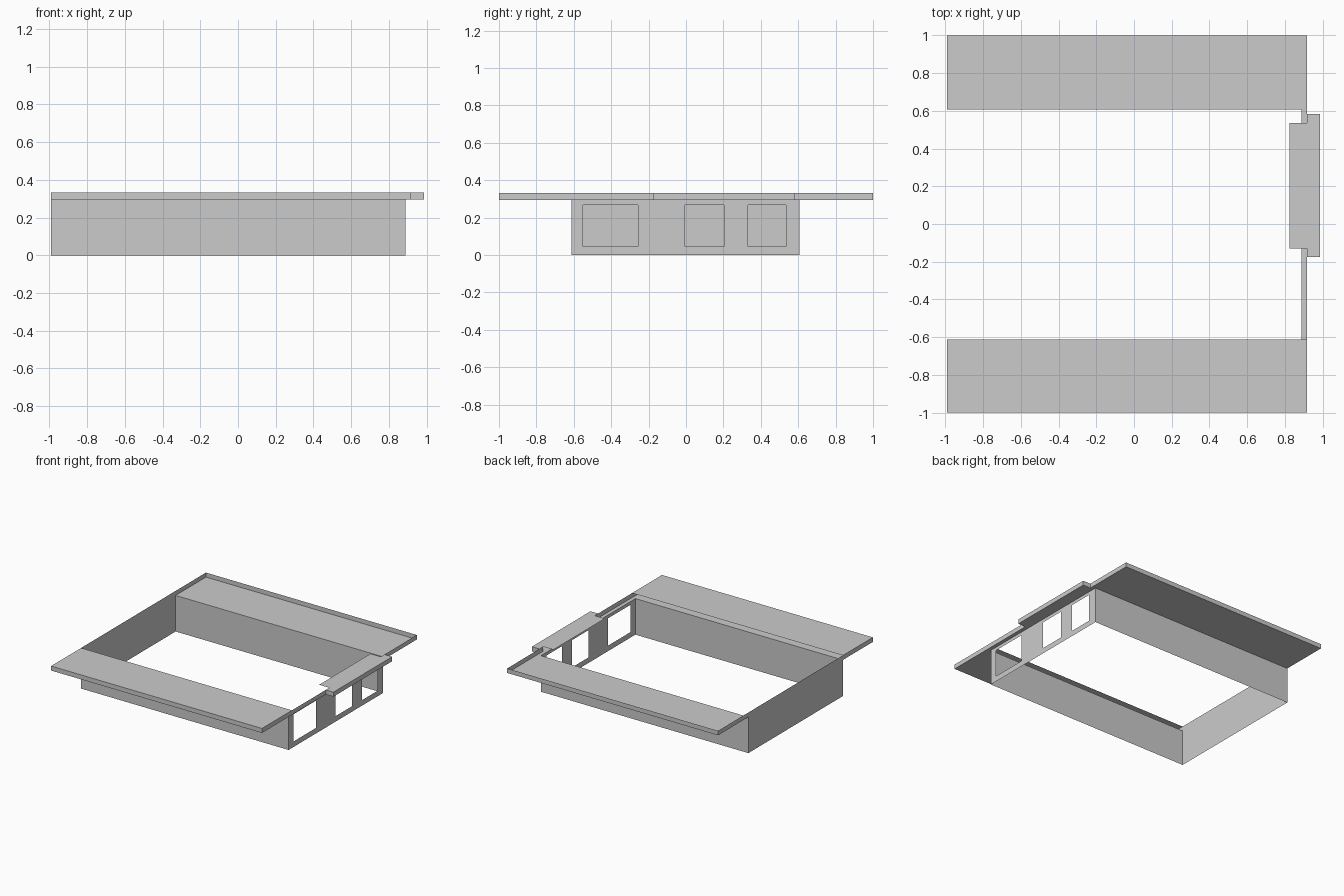
import bpy
import bmesh

cube = bpy.data.objects.get("Cube")
if cube:
    bpy.data.objects.remove(cube, do_unlink=True)

grey = bpy.data.materials.new("plain grey")
grey.use_nodes = True
grey.diffuse_color = (0.6, 0.6, 0.6, 1)
grey.node_tree.nodes["Principled BSDF"].inputs["Base Color"].default_value = (0.6, 0.6, 0.6, 1)

LOW, TOP = 0.295, 0.332           # underside and top of the eaves
LEFT, WALL, EAVE = -0.99, 0.887, 0.917
FRONT, BACK = -0.613, 0.608       # long walls


def make_object(name, bm):
    bmesh.ops.remove_doubles(bm, verts=bm.verts, dist=0.0005)
    mesh = bpy.data.meshes.new(name)
    bm.to_mesh(mesh)
    bm.free()
    mesh.materials.append(grey)
    ob = bpy.data.objects.new(name, mesh)
    bpy.context.collection.objects.link(ob)
    return ob


def flat(bm, x0, x1, y0, y1, z):
    """Horizontal sheet."""
    corners = ((x0, y0), (x1, y0), (x1, y1), (x0, y1))
    bm.faces.new([bm.verts.new((x, y, z)) for x, y in corners])


def upright(bm, path, z0, z1):
    """Vertical sheet that follows a plan path."""
    for a, b in zip(path, path[1:]):
        pts = ((*a, z0), (*b, z0), (*b, z1), (*a, z1))
        bm.faces.new([bm.verts.new(p) for p in pts])


# Front, back and left walls
for name, y in (("front_wall", FRONT), ("back_wall", BACK)):
    bm = bmesh.new()
    path = [(LEFT, y), (WALL, y)]
    upright(bm, path if y < 0 else path[::-1], 0, LOW)
    make_object(name, bm)
bm = bmesh.new()
upright(bm, [(LEFT, BACK), (LEFT, FRONT)], 0, TOP)
make_object("end_wall", bm)

# Window wall: strips between the openings
sill, head = 0.045, 0.268
windows = [(-0.55, -0.257), (-0.005, 0.203), (0.332, 0.535)]
ys = [FRONT] + [y for w in windows for y in w] + [BACK]
bm = bmesh.new()
for i, (a, b) in enumerate(zip(ys, ys[1:])):
    for z0, z1 in ((0, sill), (sill, head), (head, LOW)):
        if i % 2 and z0 == sill:
            continue
        upright(bm, [(WALL, a), (WALL, b)], z0, z1)
make_object("window_wall", bm)

# Front eave: soffit, roof sheet and outer fascia, open on the inside
bm = bmesh.new()
flat(bm, LEFT, EAVE, -1, FRONT, LOW)
flat(bm, LEFT, EAVE, -1, FRONT, TOP)
upright(bm, [(LEFT, FRONT), (LEFT, -1), (EAVE, -1), (EAVE, FRONT)], LOW, TOP)
make_object("front_eave", bm)

# Back eave: open tray with a fascia on three sides
bm = bmesh.new()
flat(bm, LEFT, EAVE, BACK, 1, LOW)
upright(bm, [(EAVE, BACK), (EAVE, 1), (LEFT, 1), (LEFT, BACK)], LOW, TOP)
make_object("back_eave", bm)

# Narrow ledge and fascia over the window wall
bm = bmesh.new()
flat(bm, WALL, EAVE, FRONT, BACK, LOW)
y0, y1 = -0.175, 0.583            # canopy ends
for a, b in ((FRONT, y0), (y1, BACK)):
    upright(bm, [(EAVE, a), (EAVE, b)], LOW, TOP)
make_object("side_ledge", bm)

# Canopy: wider outside the fascia, shorter tongue inside
inner, outer = 0.825, 0.986
bm = bmesh.new()
flat(bm, EAVE, outer, y0, y1, LOW)
flat(bm, EAVE, outer, y0, y1, TOP)
flat(bm, inner, EAVE, -0.13, 0.535, TOP)
upright(bm, [(EAVE, y0), (outer, y0), (outer, y1), (EAVE, y1)], LOW, TOP)
for a, b in ((y0, -0.13), (0.535, y1)):
    upright(bm, [(EAVE, a), (EAVE, b)], LOW, TOP)
make_object("window_canopy", bm)
